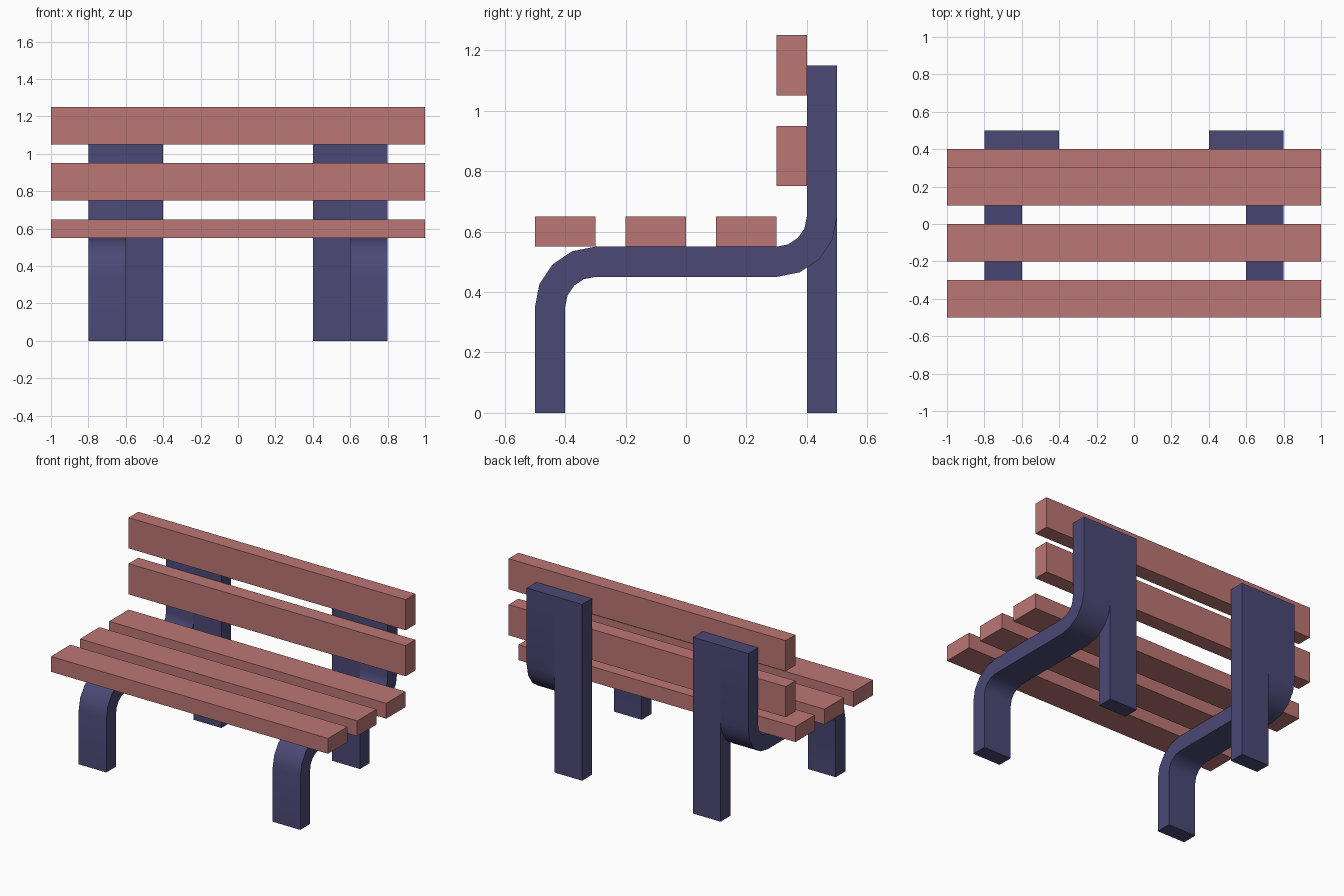
import bpy, bmesh
from math import sin, cos, pi, radians

if "Cube" in bpy.data.objects:
    bpy.data.objects.remove(bpy.data.objects["Cube"])


def material(name, rgb):
    m = bpy.data.materials.new(name)
    m.diffuse_color = (*rgb, 1)
    m.use_nodes = True
    m.node_tree.nodes["Principled BSDF"].inputs["Base Color"].default_value = m.diffuse_color
    return m


WOOD = material("red_wood", (0.50, 0.18, 0.175))
METAL = material("blue_frame", (0.07, 0.066, 0.18))


def slat(name, y, z, depth, height):
    bpy.ops.mesh.primitive_cube_add(size=1, location=(0, y, z))
    ob = bpy.context.object
    ob.name = name
    ob.scale = (2, depth, height)
    bpy.ops.object.transform_apply(location=False, rotation=False, scale=True)
    ob.data.materials.append(WOOD)


# Seat and backrest slats
for i, y in enumerate((-0.4, -0.1, 0.2)):
    slat(f"seat_slat_{i + 1}", y, 0.6, 0.2, 0.1)
for i, z in enumerate((0.85, 1.15)):
    slat(f"back_slat_{i + 1}", 0.35, z, 0.1, 0.2)


def bend(cy, cz, r_a, r_b, start):
    """Pairs of points on a quarter bend, swept clockwise or anticlockwise."""
    sign = -1 if start == pi else 1
    pairs = []
    for i in range(5):
        a = start + sign * i * pi / 8
        pairs.append([(cy + r * cos(a), cz + r * sin(a)) for r in (r_a, r_b)])
    return pairs


# Bent strip as upper/lower point pairs: front leg, seat rail, back post
pairs = [[(-0.5, 0), (-0.4, 0)]]
pairs += bend(-0.3, 0.35, 0.2, 0.1, pi)
pairs += bend(0.3, 0.65, 0.1, 0.2, 1.5 * pi)
pairs += [[(0.4, 1.15), (0.5, 1.15)]]

bm = bmesh.new()
rows = [[bm.verts.new((0.6, y, z)) for y, z in p] for p in pairs]
strip = [bm.faces.new((a[0], a[1], b[1], b[0])) for a, b in zip(rows, rows[1:])]


def extrude(faces, vec):
    geom = bmesh.ops.extrude_face_region(bm, geom=faces)["geom"]
    verts = [g for g in geom if isinstance(g, bmesh.types.BMVert)]
    bmesh.ops.translate(bm, verts=verts, vec=vec)


def face_at(x, y, z):
    return min(bm.faces, key=lambda f: (f.calc_center_median()
                                        - type(f.verts[0].co)((x, y, z))).length)


extrude(strip, (0.2, 0, 0))
# Widen the back post inward, then drop the back leg from it
extrude([face_at(0.6, 0.45, 0.9)], (-0.2, 0, 0))
extrude([face_at(0.5, 0.45, 0.65)], (0, 0, -0.65))
bmesh.ops.recalc_face_normals(bm, faces=bm.faces[:])

mesh = bpy.data.meshes.new("side_frames")
bm.to_mesh(mesh)
bm.free()
frame = bpy.data.objects.new("side_frames", mesh)
bpy.context.collection.objects.link(frame)
mesh.materials.append(METAL)
bpy.ops.object.select_all(action='DESELECT')
frame.select_set(True)
bpy.context.view_layer.objects.active = frame
bpy.ops.object.shade_smooth_by_angle(angle=radians(30))
mirror = frame.modifiers.new("other_side", 'MIRROR')
mirror.use_mirror_merge = False
